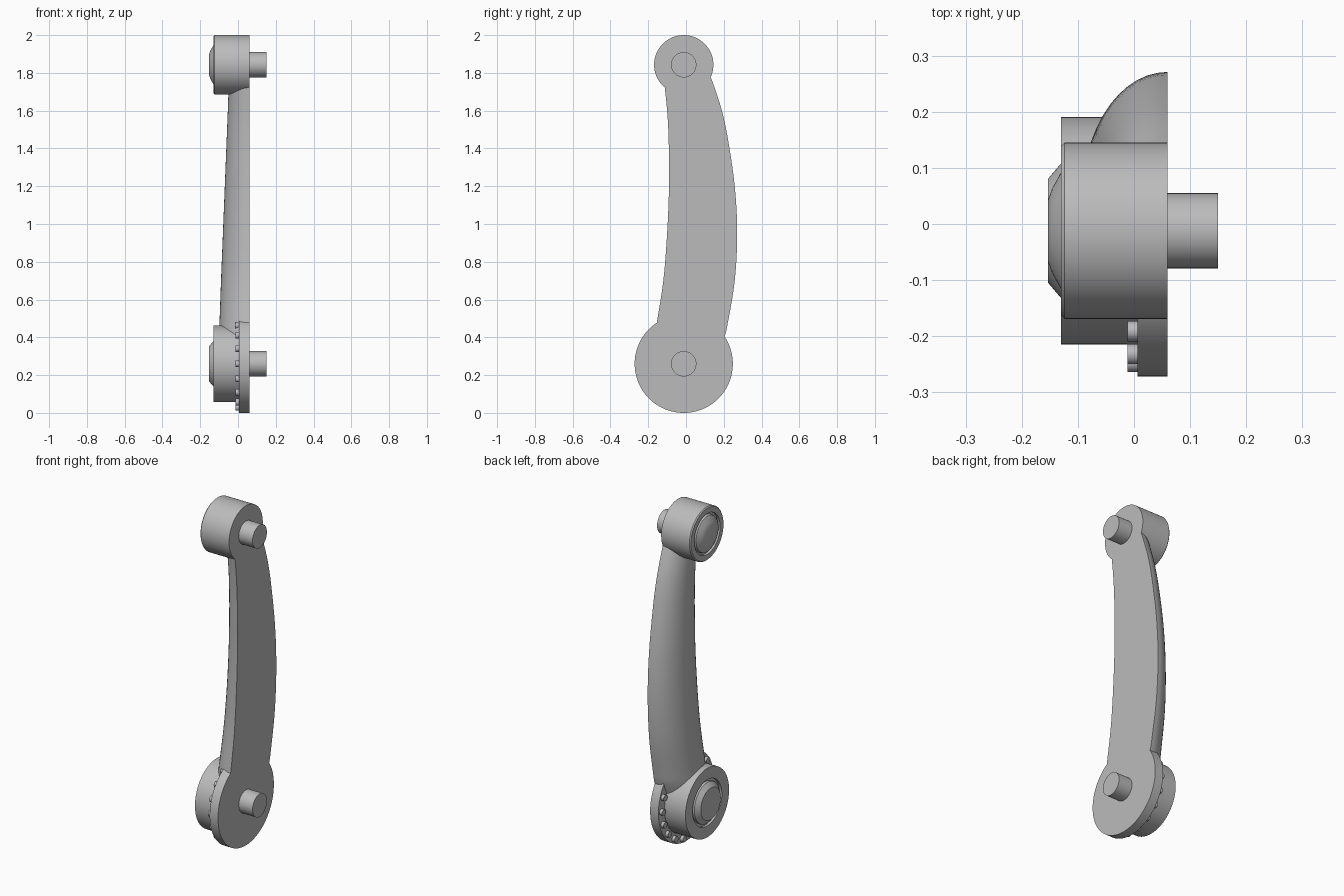
import bpy, bmesh, math
from mathutils import Vector

cube = bpy.data.objects.get("Cube")
if cube:
    bpy.data.objects.remove(cube)

grey = bpy.data.materials.new("plain grey")
grey.use_nodes = True
colour = (0.5, 0.5, 0.5, 1)
grey.diffuse_color = colour
grey.node_tree.nodes["Principled BSDF"].inputs["Base Color"].default_value = colour

AXIS_Y, TOP_Z, LOW_Z, FACE_X = -0.012, 1.843, 0.26, 0.06


def finish(name, bm, angle=30):
    bmesh.ops.recalc_face_normals(bm, faces=bm.faces)
    mesh = bpy.data.meshes.new(name)
    bm.to_mesh(mesh)
    bm.free()
    mesh.materials.append(grey)
    obj = bpy.data.objects.new(name, mesh)
    bpy.context.collection.objects.link(obj)
    bpy.ops.object.select_all(action="DESELECT")
    obj.select_set(True)
    bpy.context.view_layer.objects.active = obj
    bpy.ops.object.shade_smooth_by_angle(angle=math.radians(angle))
    return obj


def skin(bm, rings, closed):
    """Join consecutive loops of vertices with quads."""
    for a, b in zip(rings, rings[1:]):
        n = len(a)
        for i in range(n if closed else n - 1):
            j = (i + 1) % n
            bm.faces.new((a[i], a[j], b[j], b[i]))


def lathe(bm, profile, y, z, sides=64):
    """Turn (x, radius) points about an axis parallel to x, and cap both ends."""
    rings = []
    for x, r in profile:
        angles = [math.tau * i / sides for i in range(sides)]
        rings.append([bm.verts.new((x, y + r * math.cos(a), z + r * math.sin(a)))
                      for a in angles])
    skin(bm, rings, True)
    bm.faces.new(rings[0])
    bm.faces.new(rings[-1])


def turned(name, profile, z, sides=64):
    bm = bmesh.new()
    lathe(bm, profile, AXIS_Y, z, sides)
    return finish(name, bm)


# End bosses, each with a groove around a raised cap
turned("upper_boss", [(-0.153, 0.055), (-0.146, 0.075), (-0.13, 0.104), (-0.115, 0.108),
                      (-0.115, 0.12), (-0.13, 0.12), (-0.13, 0.151), (-0.124, 0.157),
                      (FACE_X, 0.157)], TOP_Z)
turned("lower_boss", [(-0.153, 0.093), (-0.13, 0.12), (-0.115, 0.12), (-0.115, 0.136),
                      (-0.13, 0.136), (-0.13, 0.203), (0.01, 0.203)], LOW_Z)
turned("base_disc", [(0.006, 0.26), (FACE_X, 0.26)], LOW_Z, 96)

# Pins on the flat side
for name, z in (("upper_pin", TOP_Z), ("lower_pin", LOW_Z)):
    turned(name, [(0.05, 0.067), (0.15, 0.067)], z, 40)

# Ring of studs on the disc
bm = bmesh.new()
for i in range(18):
    a = math.tau * i / 18
    lathe(bm, [(-0.012, 0.018), (0.01, 0.018)],
          AXIS_Y + 0.234 * math.cos(a), LOW_Z + 0.234 * math.sin(a), 14)
finish("disc_studs", bm)

# Curved arm: half-oval sections, rows are (z, front y, back y, crest x)
rows = [(0.3, -0.17, 0.16, -0.105), (0.4, -0.165, 0.203, -0.102),
        (0.48, -0.154, 0.222, -0.098), (0.7, -0.12, 0.258, -0.09),
        (0.95, -0.1, 0.271, -0.08), (1.2, -0.09, 0.258, -0.07),
        (1.45, -0.092, 0.222, -0.06), (1.6, -0.1, 0.19, -0.054),
        (1.72, -0.112, 0.152, -0.05), (1.8, -0.12, 0.122, -0.047)]


def blend(p, q, r, s, t):
    """Smooth curve through q and r."""
    return 0.5 * (2 * q + (r - p) * t + (2 * p - 5 * q + 4 * r - s) * t * t
                  + (3 * q - p - 3 * r + s) * t ** 3)


def arm_rows(steps=5):
    pts = [Vector(r) for r in rows]
    pts = [pts[0]] + pts + [pts[-1]]
    for k in range(len(rows) - 1):
        for s in range(steps):
            yield blend(*pts[k:k + 4], s / steps)
    yield pts[-1]


bm = bmesh.new()
rings = []
for z, front, back, crest in arm_rows():
    mid, half = (front + back) / 2, (back - front) / 2
    ring = []
    for i in range(25):
        a = math.pi * i / 24
        ring.append(bm.verts.new((FACE_X + (crest - FACE_X) * math.sin(a),
                                  mid - half * math.cos(a), z)))
    rings.append(ring)
skin(bm, rings, True)
bm.faces.new(rings[0])
bm.faces.new(rings[-1])
finish("curved_arm", bm, 40)
